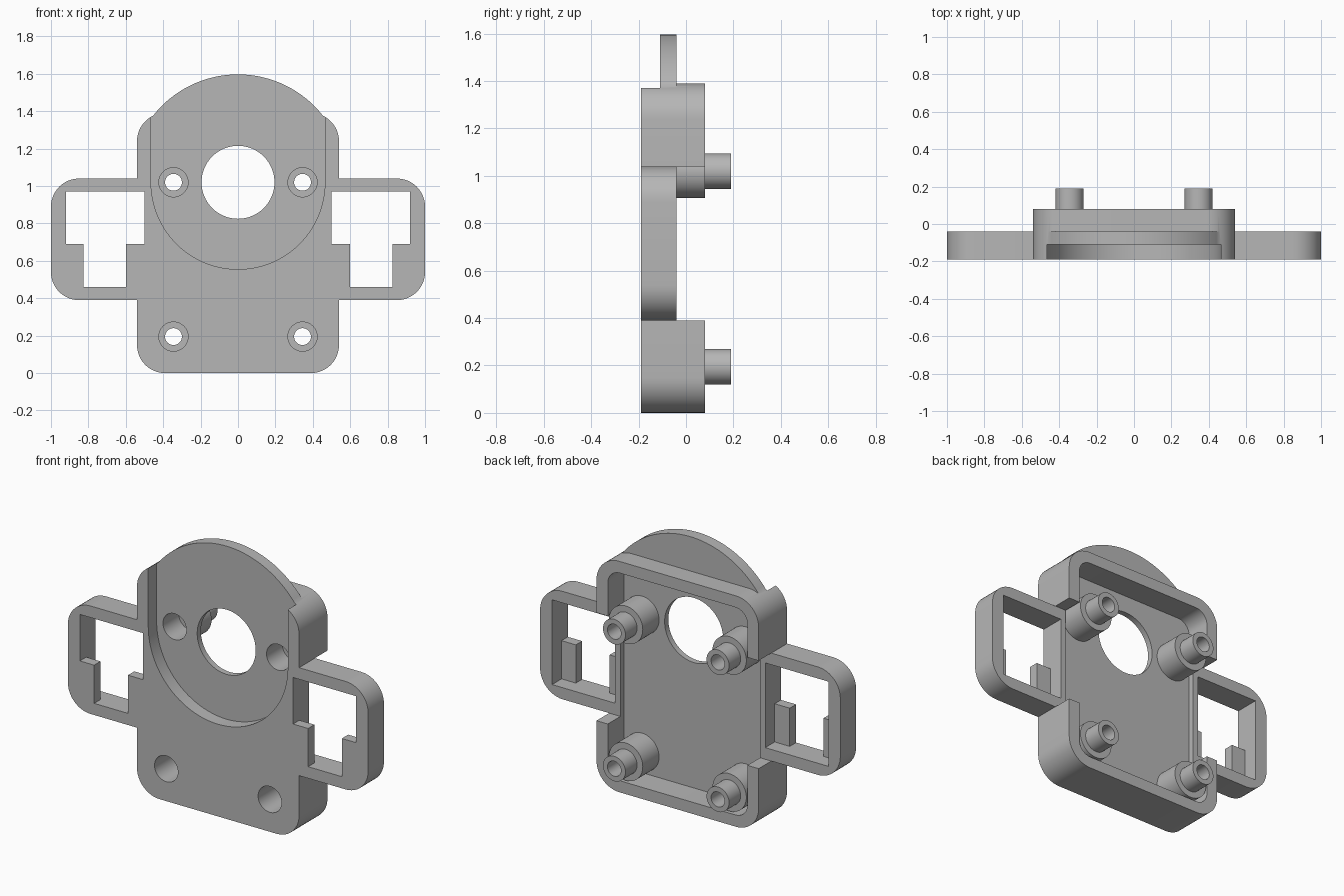
import bpy, bmesh
from math import sin, cos, pi, sqrt, asin

if "Cube" in bpy.data.objects:
    bpy.data.objects.remove(bpy.data.objects["Cube"])

FRONT, BRACKET_BACK, BACK, PIN_END = -0.19, -0.04, 0.08, 0.19
RECESS, FLOOR = -0.11, -0.075
HUB_Z = 1.02

grey = bpy.data.materials.new("plain_grey")
grey.use_nodes = True
GREY = (0.47, 0.47, 0.47, 1)
grey.diffuse_color = GREY
grey.node_tree.nodes["Principled BSDF"].inputs["Base Color"].default_value = GREY


def arc(cx, cz, r, a0, a1, n):
    return [(cx + r * cos(a0 + (a1 - a0) * i / n), cz + r * sin(a0 + (a1 - a0) * i / n))
            for i in range(n + 1)]


def rounded(x0, x1, z0, z1, radii):
    """Rectangle profile; radii run top right, top left, bottom left, bottom right."""
    pts = []
    corners = [(x1, z1, -1, -1), (x0, z1, 1, -1), (x0, z0, 1, 1), (x1, z0, -1, 1)]
    for i, ((x, z, sx, sz), r) in enumerate(zip(corners, radii)):
        if r:
            pts += arc(x + sx * r, z + sz * r, r, i * pi / 2, (i + 1) * pi / 2, 12)
        else:
            pts.append((x, z))
    return pts


def prism(name, profile, y0, y1, side=1):
    """Extrude an x-z profile along y; side=-1 mirrors it in x."""
    bm = bmesh.new()
    face = bm.faces.new([bm.verts.new((side * x, y0, z)) for x, z in profile])
    ext = bmesh.ops.extrude_face_region(bm, geom=[face])["geom"]
    bmesh.ops.translate(bm, vec=(0, y1 - y0, 0),
                        verts=[v for v in ext if isinstance(v, bmesh.types.BMVert)])
    bmesh.ops.recalc_face_normals(bm, faces=bm.faces)
    mesh = bpy.data.meshes.new(name)
    bm.to_mesh(mesh)
    bm.free()
    mesh.materials.append(grey)
    obj = bpy.data.objects.new(name, mesh)
    bpy.context.collection.objects.link(obj)
    return obj


def box(name, x0, x1, y0, y1, z0, z1, side=1):
    return prism(name, rounded(x0, x1, z0, z1, (0, 0, 0, 0)), y0, y1, side)


def rod(name, x, z, r, y0, y1):
    return prism(name, arc(x, z, r, 0, 2 * pi, 64)[:-1], y0, y1)


def combine(target, tool, operation):
    mod = target.modifiers.new(operation, "BOOLEAN")
    mod.operation, mod.solver, mod.object = operation, "EXACT", tool
    bpy.context.view_layer.objects.active = target
    bpy.ops.object.modifier_apply(modifier=mod.name)
    bpy.data.objects.remove(tool)


def cut(target, tool):
    combine(target, tool, "DIFFERENCE")


def join(target, tool):
    combine(target, tool, "UNION")


# Housing: rounded tray, open at the back
housing = prism("housing", rounded(-0.54, 0.54, 0, 1.39, [0.15] * 4), FRONT, BACK)
cut(housing, prism("cavity", rounded(-0.465, 0.465, 0.07, 1.32, [0.08] * 4), FLOOR, 0.3))

# Round recess in the front, open at the top
recess = [(0.465, 1.7), (-0.465, 1.7)] + arc(0, HUB_Z, 0.465, pi, 2 * pi, 48)
cut(housing, prism("recess", recess, -0.4, RECESS))

# Disc edge rising over the top wall
R, half = 0.577, 0.475
a = asin(half / R)
disc = [(-half, 1.33), (half, 1.33)] + arc(0, HUB_Z, R, pi / 2 - a, pi / 2 + a, 40)
join(housing, prism("disc_edge", disc, RECESS, BRACKET_BACK))

for side in (1, -1):
    # Side wall opening behind each bracket
    cut(housing, box("wall_gap", 0.42, 0.7, BRACKET_BACK, 0.3, 0.39, 1.04, side))
    # Side bracket frame
    join(housing, prism("bracket", rounded(0.48, 1, 0.39, 1.04, (0.15, 0, 0, 0.15)),
                        FRONT, BRACKET_BACK, side))
    # Window with two thin teeth left standing at the front
    cut(housing, box("window", 0.5, 0.92, -0.4, 0.3, 0.69, 0.97, side))
    cut(housing, box("slot", 0.6, 0.825, -0.4, 0.3, 0.46, 0.8, side))
    cut(housing, box("pocket", 0.5, 0.92, -0.13, 0.3, 0.46, 0.8, side))
    # Bosses and hollow pins
    for z in (0.195, HUB_Z):
        x = side * 0.345
        join(housing, rod("boss", x, z, 0.113, -0.1, BACK))
        join(housing, rod("pin", x, z, 0.075, 0.06, PIN_END))
        cut(housing, rod("counterbore", x, z, 0.078, -0.4, 0.04))
        cut(housing, rod("bore", x, z, 0.045, -0.4, 0.4))

# Centre hole
cut(housing, rod("centre_hole", 0, HUB_Z, 0.195, -0.4, 0.0))

bpy.ops.object.select_all(action="DESELECT")
housing.select_set(True)
bpy.context.view_layer.objects.active = housing
bpy.ops.object.shade_smooth_by_angle()
